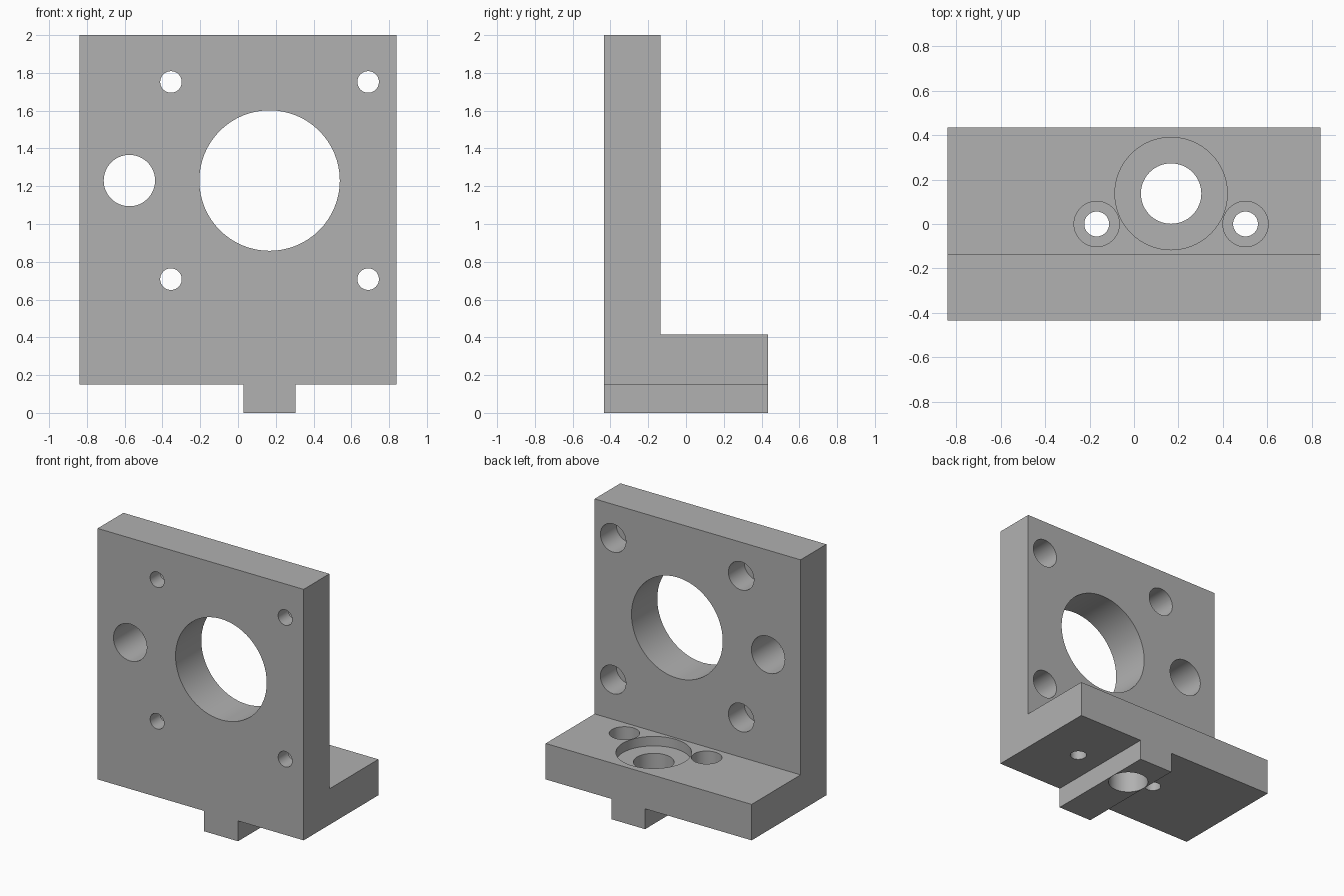
import bpy
import bmesh
import math

if "Cube" in bpy.data.objects:
    bpy.data.objects.remove(bpy.data.objects["Cube"], do_unlink=True)

# Main dimensions
HALF_W, HALF_D, TOP = 0.84, 0.435, 2.0
WALL_BACK, BASE_TOP, KEY_H = -0.135, 0.415, 0.15
BORE_X, BORE_Z, KEY_HALF = 0.167, 1.23, 0.138

grey = bpy.data.materials.new("machined grey")
grey.use_nodes = True
grey.diffuse_color = (0.44, 0.44, 0.44, 1)
grey.node_tree.nodes["Principled BSDF"].inputs["Base Color"].default_value = grey.diffuse_color

# L-shaped bracket: side profile extruded across the width
bm = bmesh.new()
profile = [(-HALF_D, 0), (HALF_D, 0), (HALF_D, BASE_TOP),
           (WALL_BACK, BASE_TOP), (WALL_BACK, TOP), (-HALF_D, TOP)]
face = bm.faces.new([bm.verts.new((-HALF_W, y, z)) for y, z in profile])
extruded = bmesh.ops.extrude_face_region(bm, geom=[face])["geom"]
bmesh.ops.translate(bm, vec=(2 * HALF_W, 0, 0),
                    verts=[v for v in extruded if isinstance(v, bmesh.types.BMVert)])
bmesh.ops.recalc_face_normals(bm, faces=bm.faces)
mesh = bpy.data.meshes.new("mounting_bracket")
bm.to_mesh(mesh)
bm.free()
bracket = bpy.data.objects.new("mounting_bracket", mesh)
bpy.context.collection.objects.link(bracket)
mesh.materials.append(grey)


def cut():
    """Subtract the active object from the bracket, then remove it."""
    cutter = bpy.context.object
    cutter.hide_render = True
    cutter.data.materials.append(grey)
    mod = bracket.modifiers.new("cut", "BOOLEAN")
    mod.operation, mod.solver, mod.object = "DIFFERENCE", "EXACT", cutter
    bpy.ops.object.select_all(action="DESELECT")
    bracket.select_set(True)
    bpy.context.view_layer.objects.active = bracket
    bpy.ops.object.modifier_apply(modifier=mod.name)
    bpy.data.objects.remove(cutter, do_unlink=True)


def cut_box(x0, x1, z0, z1):
    bpy.ops.mesh.primitive_cube_add(size=1, location=((x0 + x1) / 2, 0, (z0 + z1) / 2))
    bpy.context.object.scale = (x1 - x0, 2, z1 - z0)
    cut()


def wall_hole(x, z, radius, y0=-1, y1=0.2):
    bpy.ops.mesh.primitive_cylinder_add(vertices=64, radius=radius, depth=y1 - y0,
                                        location=(x, (y0 + y1) / 2, z),
                                        rotation=(math.pi / 2, 0, 0))
    cut()


def base_hole(x, y, radius, z0=-0.2, z1=0.6):
    bpy.ops.mesh.primitive_cylinder_add(vertices=64, radius=radius, depth=z1 - z0,
                                        location=(x, y, (z0 + z1) / 2))
    cut()


# Locating key: remove the material on both sides of it
cut_box(-1, BORE_X - KEY_HALF, -0.1, KEY_H)
cut_box(BORE_X + KEY_HALF, 1, -0.1, KEY_H)

# Wall: main bore, side hole and four bolt holes counterbored from the back
wall_hole(BORE_X, BORE_Z, 0.372)
wall_hole(-0.575, BORE_Z, 0.136)
for sx in (-1, 1):
    for sz in (-1, 1):
        x, z = BORE_X + sx * 0.522, BORE_Z + sz * 0.522
        wall_hole(x, z, 0.057)
        wall_hole(x, z, 0.104, WALL_BACK - 0.185)

# Base: recessed centre hole and two counterbored bolt holes
base_hole(BORE_X, 0.137, 0.136)
base_hole(BORE_X, 0.137, 0.253, BASE_TOP - 0.07)
for sx in (-1, 1):
    base_hole(BORE_X + sx * 0.335, 0, 0.056)
    base_hole(BORE_X + sx * 0.335, 0, 0.102, BASE_TOP - 0.15)

# Smooth hole walls, crisp edges
bpy.ops.object.shade_smooth_by_angle(angle=math.radians(30))
